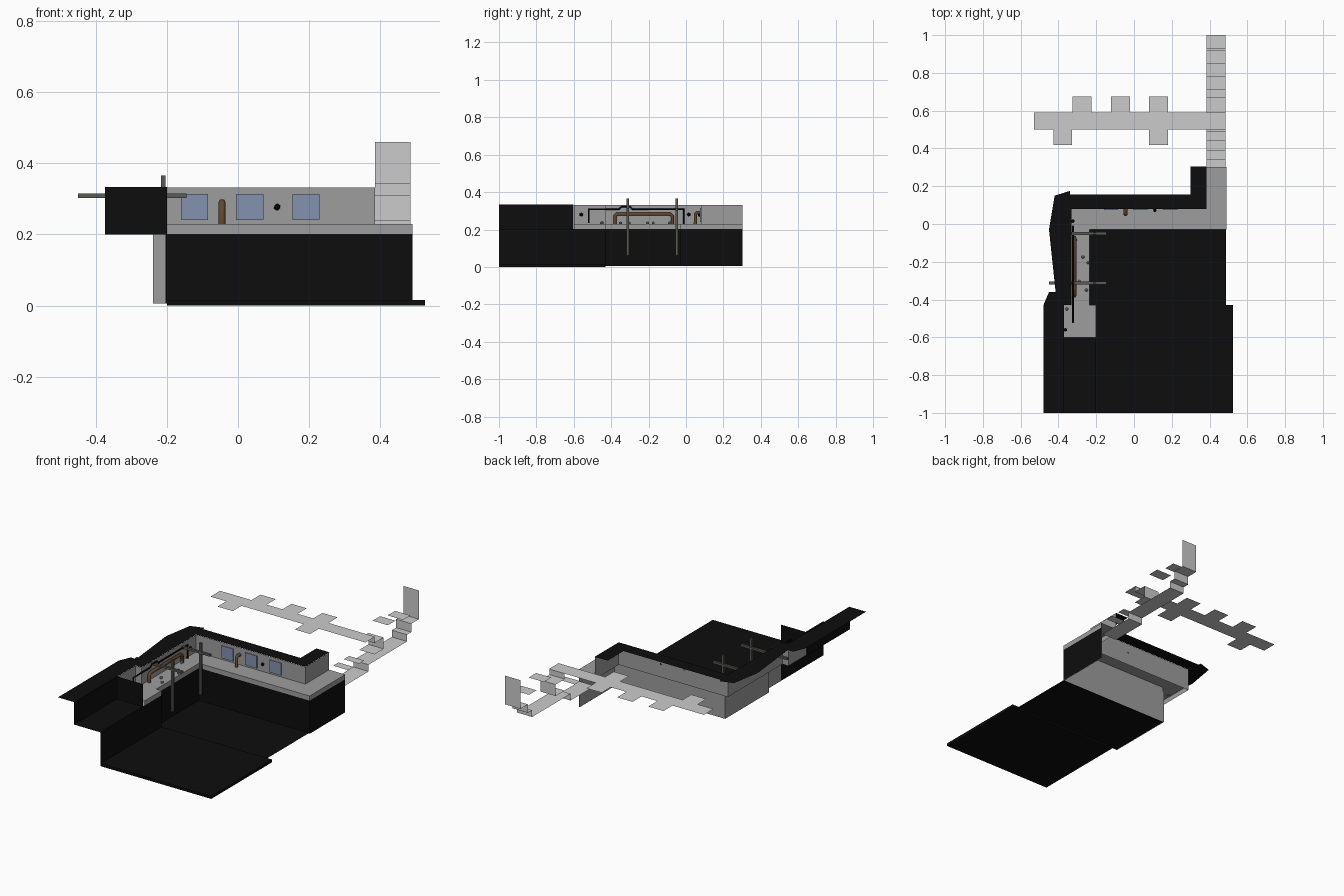
import bpy, bmesh, math
from mathutils import Vector

if "Cube" in bpy.data.objects:
    bpy.data.objects.remove(bpy.data.objects["Cube"])


def mat(name, r, g, b):
    m = bpy.data.materials.new(name)
    m.diffuse_color = (r, g, b, 1)
    m.use_nodes = True
    m.node_tree.nodes["Principled BSDF"].inputs["Base Color"].default_value = m.diffuse_color
    return m


BLACK = mat("black", 0.004, 0.004, 0.004)
GREY = mat("mid_grey", 0.34, 0.34, 0.34)
LIGHT = mat("light_grey", 0.60, 0.60, 0.60)
GLASS = mat("window_blue", 0.23, 0.29, 0.43)
BROWN = mat("rust_brown", 0.13, 0.06, 0.03)
STEEL = mat("dark_steel", 0.10, 0.10, 0.09)


def finish(name, bm, m):
    me = bpy.data.meshes.new(name)
    bm.to_mesh(me)
    bm.free()
    me.materials.append(m)
    ob = bpy.data.objects.new(name, me)
    bpy.context.collection.objects.link(ob)
    return ob


def plate(name, pts, z, m):
    """Flat horizontal sheet with the given outline."""
    bm = bmesh.new()
    f = bm.faces.new([bm.verts.new((x, y, z)) for x, y in pts])
    f.normal_update()
    if f.normal.z < 0:
        f.normal_flip()
    bmesh.ops.triangulate(bm, faces=bm.faces[:])
    bmesh.ops.dissolve_limit(bm, angle_limit=0.01, verts=bm.verts[:], edges=bm.edges[:])
    return finish(name, bm, m)


def rect(name, x0, x1, y0, y1, z, m):
    return plate(name, [(x0, y0), (x1, y0), (x1, y1), (x0, y1)], z, m)


def wall(name, pts, z0, z1, m):
    """Upright sheet along a floor path."""
    bm = bmesh.new()
    lo = [bm.verts.new((x, y, z0)) for x, y in pts]
    hi = [bm.verts.new((x, y, z1)) for x, y in pts]
    for i in range(len(pts) - 1):
        bm.faces.new((lo[i], lo[i + 1], hi[i + 1], hi[i]))
    return finish(name, bm, m)


def stairs(name, prof, x0, x1, m):
    """Sheet with a (y, z) side profile."""
    bm = bmesh.new()
    a = [bm.verts.new((x0, y, z)) for y, z in prof]
    b = [bm.verts.new((x1, y, z)) for y, z in prof]
    for i in range(len(prof) - 1):
        bm.faces.new((a[i], b[i], b[i + 1], a[i + 1]))
    return finish(name, bm, m)


def box(name, lo, hi, m):
    bm = bmesh.new()
    bmesh.ops.create_cube(bm, size=1)
    for v in bm.verts:
        v.co = Vector([(lo[i] + hi[i]) / 2 + v.co[i] * (hi[i] - lo[i]) for i in range(3)])
    return finish(name, bm, m)


def pipe(name, pts, r, m):
    cu = bpy.data.curves.new(name, 'CURVE')
    cu.dimensions = '3D'
    cu.bevel_depth = r
    cu.bevel_resolution = 1
    cu.use_fill_caps = True
    s = cu.splines.new('POLY')
    s.points.add(len(pts) - 1)
    for p, c in zip(s.points, pts):
        p.co = (*c, 1)
    cu.materials.append(m)
    ob = bpy.data.objects.new(name, cu)
    bpy.context.collection.objects.link(ob)
    return ob


# Pit floor
box("front_floor", (-0.2, -1, 0), (0.525, -0.43, 0.016), BLACK)
rect("rear_floor", -0.235, 0.487, -0.43, -0.03, 0.01, BLACK)

# Pit walls: black inside, grey backing outside
wall("pit_wall", [(-0.2, -1), (-0.2, -0.43), (-0.235, -0.43), (-0.235, -0.03),
                  (0.49, -0.03), (0.49, 0.303)], 0.006, 0.202, BLACK)
wall("pit_wall_backing", [(-0.204, -0.6), (-0.204, -0.434), (-0.239, -0.434), (-0.239, -0.026),
                          (0.486, -0.026), (0.486, 0.303)], 0.006, 0.202, GREY)

# Grey walkway with its edge band
ledge = [(-0.37, -0.6), (-0.2, -0.6), (-0.2, -0.43), (-0.235, -0.43), (-0.235, -0.03),
         (0.49, -0.03), (0.49, 0.303), (0.385, 0.303), (0.385, 0.08), (-0.33, 0.08),
         (-0.33, -0.43), (-0.37, -0.43)]
plate("walkway", ledge, 0.23, GREY)
wall("walkway_edge", ledge[1:7], 0.202, 0.23, GREY)

# Upper walls
wall("room_wall", [(-0.37, -0.6), (-0.37, -0.43), (-0.33, -0.43), (-0.33, 0.08),
                   (0.385, 0.08), (0.385, 0.303)], 0.2, 0.332, GREY)
wall("front_upper_wall", [(-0.373, -1), (-0.373, -0.602), (-0.2, -0.602)], 0.2, 0.334, BLACK)
rect("front_ledge", -0.373, -0.2, -1, -0.6, 0.2, BLACK)

# Black wall top
plate("wall_top", [(-0.48, -1), (-0.48, -0.43), (-0.45, -0.36), (-0.415, -0.36), (-0.45, -0.03),
                   (-0.42, 0.15), (-0.34, 0.175), (-0.34, 0.157), (0.3, 0.157), (0.3, 0.305),
                   (0.385, 0.305), (0.385, 0.08), (-0.33, 0.08), (-0.33, -0.43),
                   (-0.37, -0.43), (-0.37, -1)], 0.333, BLACK)

# Windows on the rear wall
for i, x in enumerate((-0.16, -0.005, 0.153)):
    box(f"window_{i}", (x, 0.074, 0.241), (x + 0.076, 0.079, 0.314), GLASS)

# Stepped path behind
X0, X1 = 0.385, 0.485
stairs("stepped_path", [(0.303, 0.16), (0.53, 0.16), (0.53, 0.2), (0.89, 0.2), (0.89, 0.24),
                        (0.93, 0.24), (0.93, 0.29), (1, 0.29), (1, 0.46)], X0, X1, LIGHT)
stairs("hanging_steps", [(0.585, 0.343), (0.585, 0.308), (0.67, 0.308), (0.67, 0.24),
                         (0.585, 0.24)], X0, X1, LIGHT)
for i, (y0, y1, z) in enumerate(((0.34, 0.39, 0.24), (0.44, 0.49, 0.24),
                                 (0.71, 0.78, 0.365), (0.85, 0.92, 0.343))):
    rect(f"floating_step_{i}", X0, X1, y0, y1, z, LIGHT)

# Raised path with side tabs
rect("raised_path", -0.53, X1, 0.5, 0.59, 0.343, LIGHT)
for i, x in enumerate((-0.325, -0.122, 0.08)):
    rect(f"rear_tab_{i}", x, x + 0.1, 0.59, 0.675, 0.343, LIGHT)
for i, x in enumerate((-0.427, 0.08)):
    rect(f"front_tab_{i}", x, x + 0.1, 0.418, 0.5, 0.343, LIGHT)

# Steel posts and cross bars
for i, (y, x0) in enumerate(((-0.05, -0.33), (-0.312, -0.45))):
    box(f"post_{i}", (-0.216, y - 0.006, 0.06), (-0.203, y + 0.006, 0.366), STEEL)
    box(f"cross_bar_{i}", (x0, y - 0.007, 0.303), (-0.145, y + 0.007, 0.315), STEEL)

# Pipes on the walls
xw = -0.315
pipe("brown_pipe", [(xw, -0.38, 0.23), (xw, -0.38, 0.272), (xw, -0.37, 0.282),
                    (xw, -0.085, 0.282), (xw, -0.073, 0.272), (xw, -0.073, 0.23)], 0.01, BROWN)
pipe("black_pipe", [(-0.322, -0.52, 0.235), (-0.322, -0.52, 0.308), (-0.322, -0.36, 0.308),
                    (-0.322, -0.345, 0.322), (-0.322, -0.3, 0.322), (-0.322, -0.285, 0.308),
                    (-0.322, -0.012, 0.308), (-0.322, -0.012, 0.23)], 0.005, BLACK)
pipe("rear_pipe", [(-0.045, 0.05, 0.23), (-0.045, 0.05, 0.283), (-0.045, 0.058, 0.29),
                   (-0.045, 0.08, 0.29)], 0.01, BROWN)

# Valve knobs and rubble
for i, (x, y, z) in enumerate(((0.11, 0.073, 0.277), (-0.363, -0.56, 0.28), (-0.323, 0.015, 0.28))):
    bm = bmesh.new()
    bmesh.ops.create_icosphere(bm, subdivisions=1, radius=0.01)
    bmesh.ops.translate(bm, verts=bm.verts[:], vec=(x, y, z))
    finish(f"knob_{i}", bm, BLACK)
for i, (x, y) in enumerate(((-0.31, -0.085), (-0.27, -0.175), (-0.243, -0.205),
                            (-0.29, -0.305), (-0.252, -0.35), (-0.355, -0.45))):
    bm = bmesh.new()
    bmesh.ops.create_icosphere(bm, subdivisions=1, radius=0.009)
    bmesh.ops.translate(bm, verts=bm.verts[:], vec=(x, y, 0.235))
    finish(f"stone_{i}", bm, GREY)
